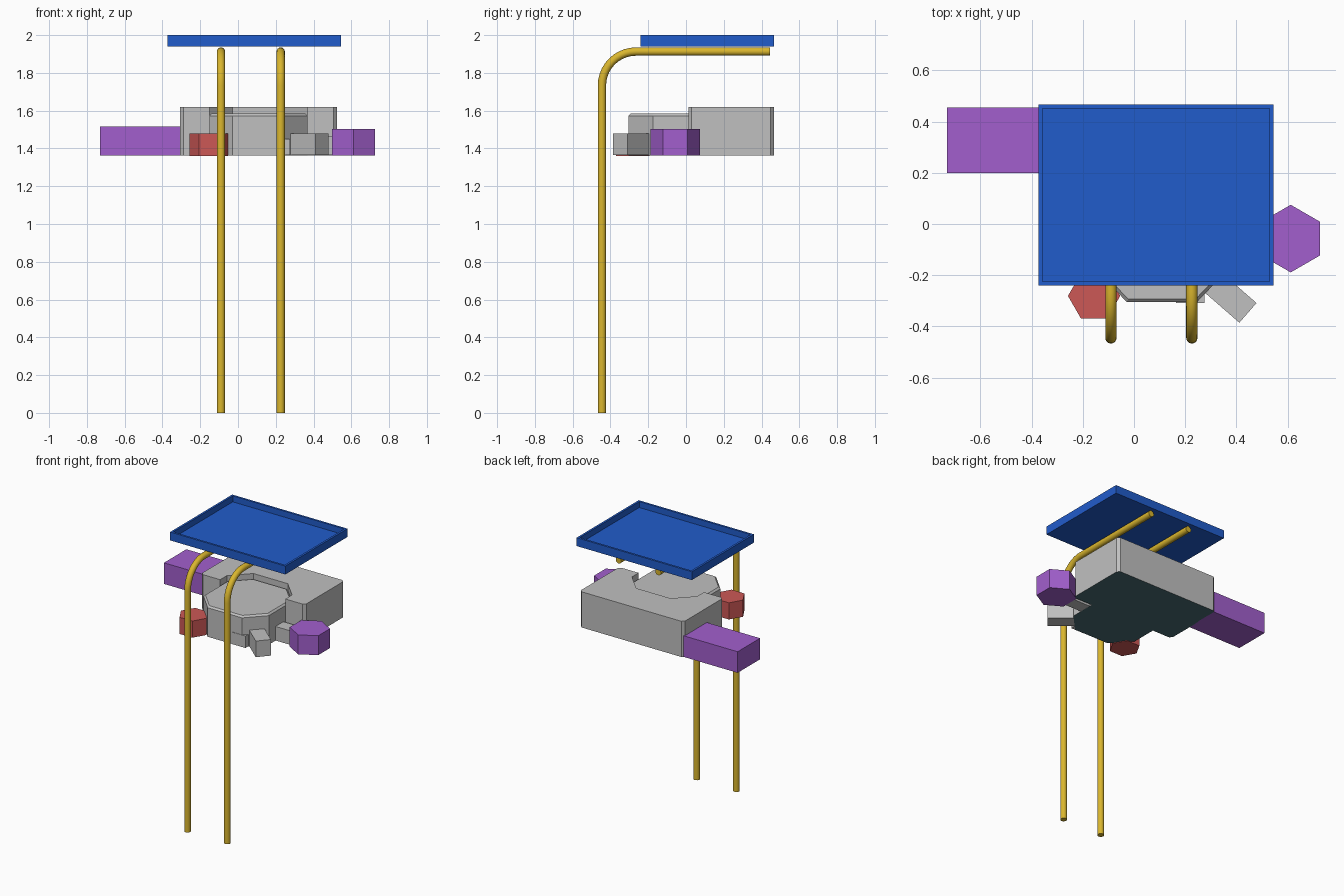
import bpy, bmesh, math
from mathutils import Vector

if "Cube" in bpy.data.objects:
    bpy.data.objects.remove(bpy.data.objects["Cube"])


def lin(c):
    c /= 255
    return c / 12.92 if c <= 0.04045 else ((c + 0.055) / 1.055) ** 2.4


def mat(name, r, g, b):
    m = bpy.data.materials.new(name)
    m.diffuse_color = (lin(r), lin(g), lin(b), 1)
    m.use_nodes = True
    m.node_tree.nodes["Principled BSDF"].inputs["Base Color"].default_value = m.diffuse_color
    return m


GREY = mat("light grey", 192, 192, 192)
TEAL = mat("dark teal", 72, 108, 116)
PURPLE = mat("purple", 162, 95, 205)
RED = mat("red", 204, 88, 86)
BLUE = mat("blue", 33, 92, 203)
GOLD = mat("gold", 218, 182, 46)


def finish(bm, name, *mats):
    bmesh.ops.recalc_face_normals(bm, faces=bm.faces[:])
    me = bpy.data.meshes.new(name)
    bm.to_mesh(me)
    bm.free()
    for m in mats:
        me.materials.append(m)
    ob = bpy.data.objects.new(name, me)
    bpy.context.collection.objects.link(ob)
    return ob


def prism(name, pts, z0, z1, *mats, bevel=0):
    """Extrude an outline upward; a second material colours the underside."""
    bm = bmesh.new()
    base = bm.faces.new([bm.verts.new((x, y, z0)) for x, y in pts])
    ext = bmesh.ops.extrude_face_region(bm, geom=[base], use_keep_orig=True)
    top = [v for v in ext["geom"] if isinstance(v, bmesh.types.BMVert)]
    bmesh.ops.translate(bm, verts=top, vec=(0, 0, z1 - z0))
    if bevel:
        edges = [e for e in bm.edges if all(v.co.z > z1 - 1e-4 for v in e.verts)]
        bmesh.ops.bevel(bm, geom=edges, offset=bevel, segments=1, affect='EDGES')
    bm.normal_update()
    if len(mats) > 1:
        for f in bm.faces:
            if all(v.co.z < z0 + 1e-4 for v in f.verts):
                f.material_index = 1
    return finish(bm, name, *mats)


def rect(x0, x1, y0, y1):
    return [(x0, y0), (x1, y0), (x1, y1), (x0, y1)]


def hexagon(cx, cy, r, turn=0):
    return [(cx + r * math.cos(turn + i * math.pi / 3),
             cy + r * math.sin(turn + i * math.pi / 3)) for i in range(6)]


def mirrored(half, cx):
    """Right half outline (offsets from cx) closed with its mirror image."""
    return [(cx + x, y) for x, y in half] + [(cx - x, y) for x, y in reversed(half)]


Z0, CX = 1.363, 0.109

# Back block with an octagonal notch and small corner chamfers
prism("main_block", mirrored([
    (0.137, 0.215), (0.26, 0.088), (0.26, 0.012), (0.397, 0.012), (0.415, 0.03),
    (0.415, 0.447), (0.397, 0.465)], CX), Z0, 1.62, GREY, TEAL)

# Octagonal hub seated in the notch
prism("octagon_hub", mirrored([
    (0.137, -0.305), (0.26, -0.176), (0.26, 0.088), (0.137, 0.215)], CX),
    Z0, 1.584, GREY, TEAL, bevel=0.012)

# Small grey attachments around the hub
prism("front_step", rect(0.165, 0.275, -0.308, -0.2), Z0 + 0.001, 1.45, GREY)
prism("side_link", rect(0.35, 0.51, -0.10, -0.01), Z0 + 0.001, 1.465, GREY)
d = Vector((math.cos(math.radians(-41)), math.sin(math.radians(-41))))
n = Vector((-d.y, d.x)) * 0.051
start, end = Vector((0.285, -0.208)), Vector((0.445, -0.347))
prism("angled_arm", [tuple(p) for p in (start - n, end - n, end + n, start + n)],
      Z0 + 0.001, 1.48, GREY)

# Coloured annexes
prism("long_annex", rect(-0.73, -0.3, 0.2, 0.455), Z0, 1.515, PURPLE)
prism("purple_hexagon", hexagon(0.612, -0.057, 0.132, math.pi / 6), Z0, 1.503, PURPLE)
prism("red_hexagon", hexagon(-0.156, -0.281, 0.102), Z0 - 0.003, 1.48, RED)

# Roof tray with a thin raised rim
bm = bmesh.new()
x0, x1, y0, y1, zb, zt = -0.373, 0.545, -0.24, 0.467, 1.94, 2.0
lo = [bm.verts.new((x, y, zb)) for x, y in rect(x0, x1, y0, y1)]
hi = [bm.verts.new((x, y, zt)) for x, y in rect(x0, x1, y0, y1)]
w = 0.015
ri = [bm.verts.new((x, y, zt)) for x, y in rect(x0 + w, x1 - w, y0 + w, y1 - w)]
fl = [bm.verts.new((x, y, 1.957)) for x, y in rect(x0 + w, x1 - w, y0 + w, y1 - w)]
bm.faces.new(lo)
bm.faces.new(fl)
for a, b in ((lo, hi), (hi, ri), (ri, fl)):
    for i in range(4):
        j = (i + 1) % 4
        bm.faces.new((a[i], a[j], b[j], b[i]))
finish(bm, "roof_tray", BLUE)


# Bent poles carrying the roof
def pole(name, x, r=0.022, sides=16, yp=-0.445, zp=1.913, bend=0.18):
    path = [(yp, 0.0, 0.0)]
    for i in range(11):
        a = math.pi / 2 * i / 10
        path.append((yp + bend * (1 - math.cos(a)), zp - bend * (1 - math.sin(a)), a))
    path.append((0.445, zp, math.pi / 2))
    bm = bmesh.new()
    rings = []
    for y, z, a in path:
        ring = []
        for k in range(sides):
            t = 2 * math.pi * k / sides
            s = r * math.sin(t)
            ring.append(bm.verts.new((x + r * math.cos(t), y + s * math.cos(a),
                                      z - s * math.sin(a))))
        rings.append(ring)
    for a, b in zip(rings, rings[1:]):
        for k in range(sides):
            j = (k + 1) % sides
            bm.faces.new((a[k], a[j], b[j], b[k])).smooth = True
    bm.faces.new(rings[0])
    bm.faces.new(rings[-1])
    ob = finish(bm, name, GOLD)
    bpy.ops.object.select_all(action='DESELECT')
    ob.select_set(True)
    bpy.context.view_layer.objects.active = ob
    bpy.ops.object.shade_smooth_by_angle(angle=math.radians(40))


pole("left_pole", -0.09)
pole("right_pole", 0.226)
